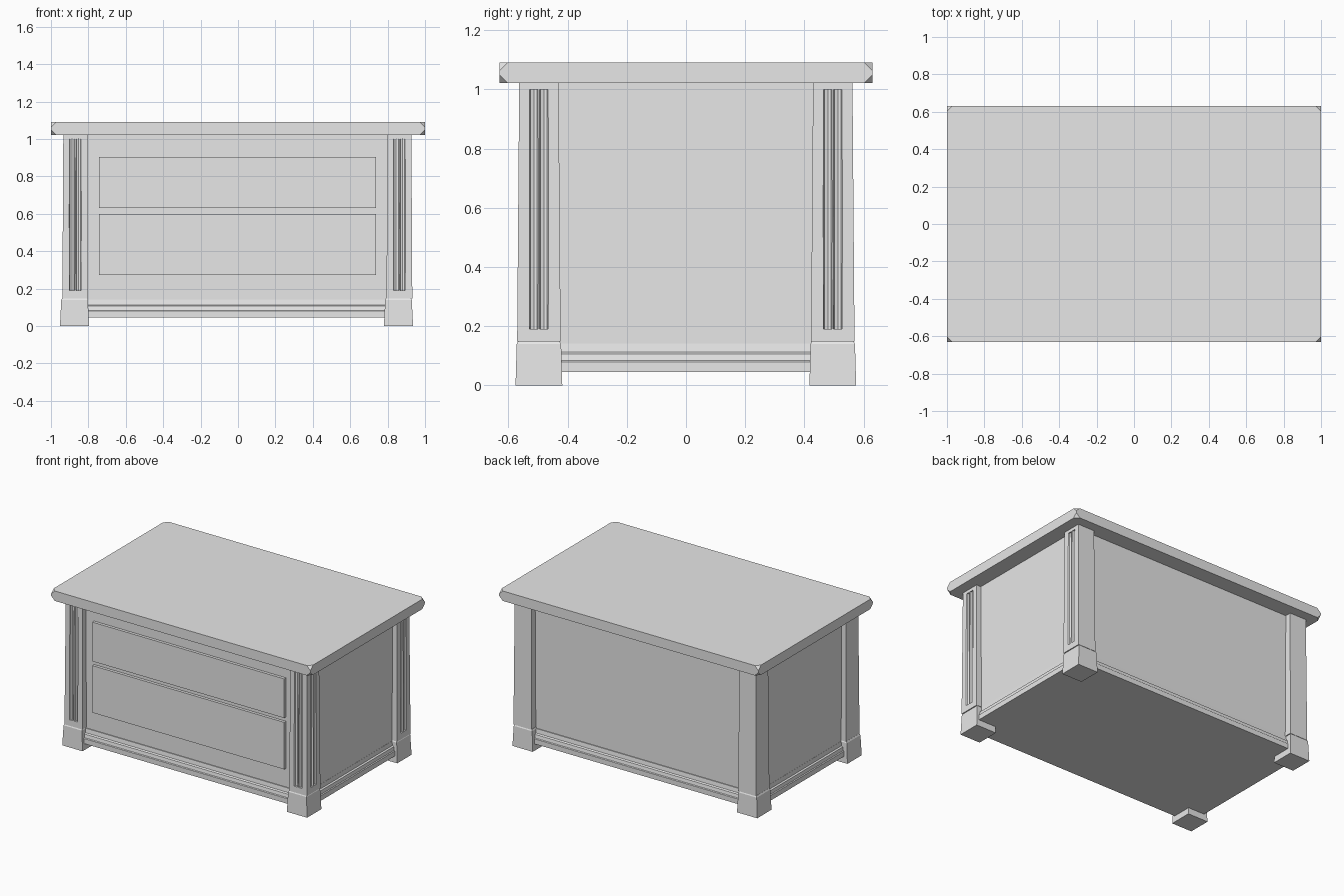
import bpy, bmesh
from mathutils import Matrix

if "Cube" in bpy.data.objects:
    bpy.data.objects.remove(bpy.data.objects["Cube"], do_unlink=True)

# One plain grey for the whole piece
grey = bpy.data.materials.new("light_grey")
grey.use_nodes = True
colour = (0.8, 0.8, 0.8, 1)
grey.diffuse_color = colour
grey.node_tree.nodes["Principled BSDF"].inputs["Base Color"].default_value = colour


def make_object(name, bm):
    bmesh.ops.recalc_face_normals(bm, faces=bm.faces)
    mesh = bpy.data.meshes.new(name)
    bm.to_mesh(mesh)
    bm.free()
    mesh.materials.append(grey)
    obj = bpy.data.objects.new(name, mesh)
    bpy.context.collection.objects.link(obj)
    return obj


def loft(name, rings):
    """Stack of rectangles (x0, x1, y0, y1, z) joined into a closed solid."""
    bm = bmesh.new()
    loops = [[bm.verts.new(p) for p in ((x0, y0, z), (x1, y0, z), (x1, y1, z), (x0, y1, z))]
             for x0, x1, y0, y1, z in rings]
    for low, high in zip(loops, loops[1:]):
        for i in range(4):
            j = (i + 1) % 4
            bm.faces.new((low[i], low[j], high[j], high[i]))
    bm.faces.new(loops[0][::-1])
    bm.faces.new(loops[-1])
    return make_object(name, bm)


def block(name, x0, x1, y0, y1, z0, z1):
    return loft(name, [(x0, x1, y0, y1, z) for z in (z0, z1)])


def around(cx, cy, hx, hy, z):
    return (cx - hx, cx + hx, cy - hy, cy + hy, z)


# Carcass and stepped plinth moulding
block("cabinet_body", -0.9, 0.892, -0.525, 0.52, 0.12, 1.03)
plinth = [(0, 0.045), (0, 0.08), (0.006, 0.084), (0.01, 0.107), (0.02, 0.113), (0.024, 0.142)]
loft("plinth", [(-0.925 + d, 0.917 - d, -0.555 + d, 0.55 - d, z) for d, z in plinth])

# Drawer fronts
block("lower_drawer", -0.742, 0.738, -0.545, -0.5, 0.272, 0.6)
block("upper_drawer", -0.742, 0.738, -0.545, -0.5, 0.63, 0.903)

# Table top with its eight corners clipped
top = block("table_top", -1, 1, -0.63, 0.63, 1.022, 1.091)
bm = bmesh.new()
bm.from_mesh(top.data)
bmesh.ops.bevel(bm, geom=bm.verts[:], offset=0.028, segments=1, affect='VERTICES')
bm.to_mesh(top.data)
bm.free()


def cut_flutes(post, spots):
    """Cut upright grooves; each spot is (x, y, x radius, y radius)."""
    bm = bmesh.new()
    for x, y, rx, ry in spots:
        place = Matrix.Translation((x, y, 0.595)) @ Matrix.Diagonal((rx, ry, 1, 1))
        bmesh.ops.create_cone(bm, cap_ends=True, segments=8, radius1=1, radius2=1,
                              depth=0.81, matrix=place)
    cutter = make_object("flute_cutter", bm)
    cutter.hide_render = True
    mod = post.modifiers.new("flutes", 'BOOLEAN')
    mod.operation = 'DIFFERENCE'
    mod.solver = 'EXACT'
    mod.object = cutter
    bpy.context.view_layer.objects.active = post
    bpy.ops.object.modifier_apply(modifier=mod.name)
    bpy.data.objects.remove(cutter, do_unlink=True)


# Corner posts on flared feet; fluted on the front and on the left side
for x_name, cx, foot_x in (("right", -0.87, -0.874), ("left", 0.863, 0.858)):
    for y_name, cy in (("front", -0.497), ("back", 0.496)):
        label = y_name + "_" + x_name
        loft(label + "_foot", [around(foot_x, cy, 0.078, 0.079, 0),
                               around(foot_x, cy, 0.071, 0.075, 0.14),
                               around(foot_x, cy, 0.066, 0.07, 0.15)])
        post = loft(label + "_post", [around(cx, cy, 0.069, 0.0735, 0.148),
                                      around(cx, cy, 0.064, 0.0665, 1.03)])
        spots = []
        for shift in (-0.017, 0.017):
            if y_name == "front":
                spots.append((cx + shift, cy - 0.07, 0.0155, 0.012))
            if x_name == "left":
                spots.append((cx + 0.0665, cy + shift, 0.012, 0.0155))
        if spots:
            cut_flutes(post, spots)
